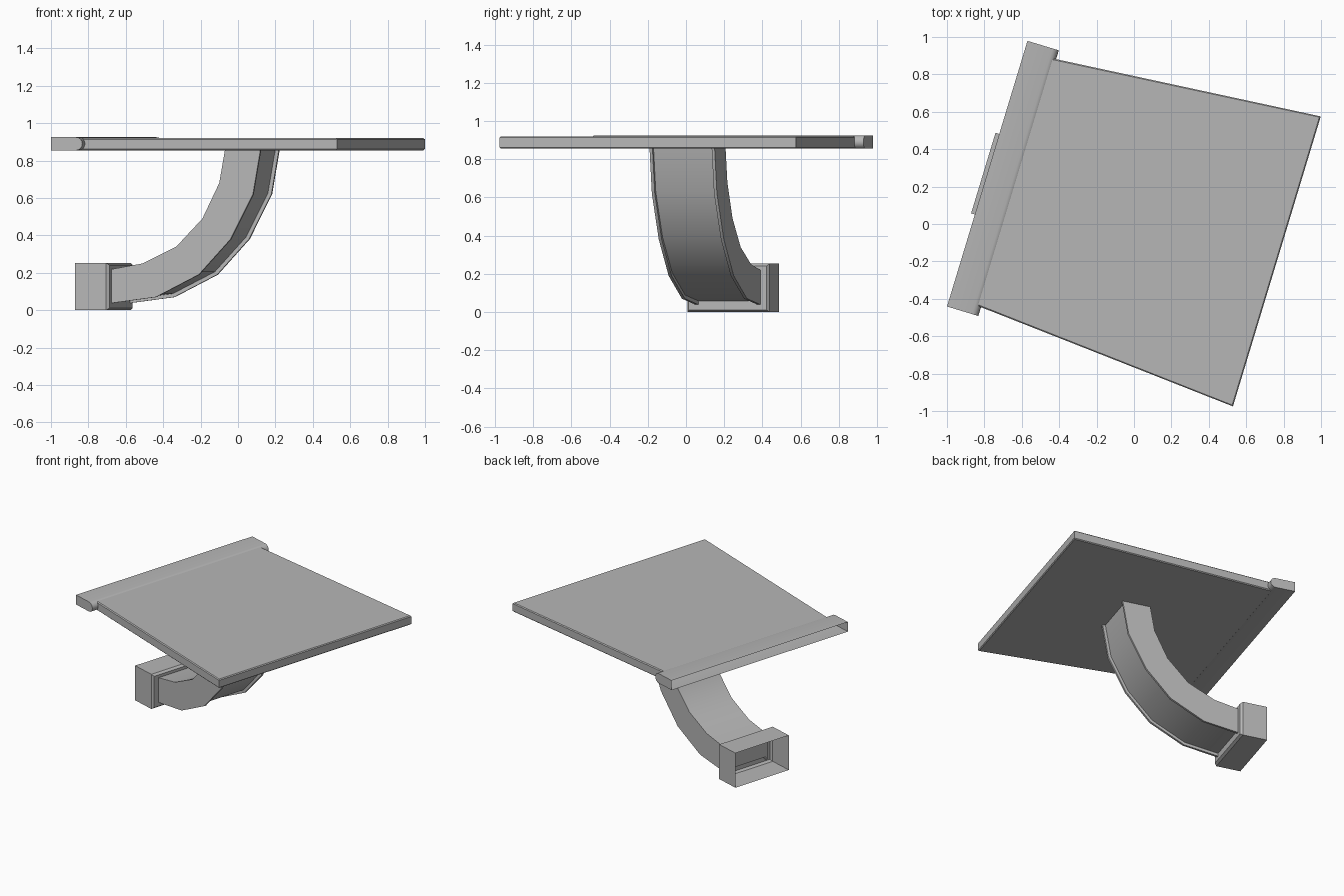
import bpy
import bmesh
import math
from mathutils import Matrix

cube = bpy.data.objects.get("Cube")
if cube:
    bpy.data.objects.remove(cube, do_unlink=True)

# One grey for every part
grey = bpy.data.materials.new("plain grey")
grey.use_nodes = True
COLOUR = (0.47, 0.47, 0.47, 1)
grey.diffuse_color = COLOUR
grey.node_tree.nodes["Principled BSDF"].inputs["Base Color"].default_value = COLOUR

# Parts are made in a straight frame, then all turned about z
TURN = Matrix.Rotation(math.radians(-16.85), 4, "Z")
MID = 0.03  # centre line across the width


def finish(name, bm, smooth=True):
    bmesh.ops.recalc_face_normals(bm, faces=bm.faces)
    bm.transform(TURN)
    mesh = bpy.data.meshes.new(name)
    bm.to_mesh(mesh)
    bm.free()
    mesh.materials.append(grey)
    obj = bpy.data.objects.new(name, mesh)
    bpy.context.collection.objects.link(obj)
    if smooth:
        bpy.ops.object.select_all(action="DESELECT")
        obj.select_set(True)
        bpy.context.view_layer.objects.active = obj
        bpy.ops.object.shade_smooth_by_angle(angle=math.radians(32))
    return obj


def loft(rings, cap_start=True, cap_end=True):
    """Skin a row of closed rings that have equal point counts."""
    bm = bmesh.new()
    rows = [[bm.verts.new(p) for p in ring] for ring in rings]
    for a, b in zip(rows, rows[1:]):
        for i in range(len(a)):
            j = (i + 1) % len(a)
            bm.faces.new((a[i], a[j], b[j], b[i]))
    if cap_start:
        bm.faces.new(rows[0])
    if cap_end:
        bm.faces.new(rows[-1])
    return bm


# Tapered table top with small chamfers
def top_ring(z, inset):
    back, front = -0.689 + inset, 0.789 - inset
    hb, hf = 0.69 - inset, 0.81 - inset
    return [(back, MID - hb, z), (front, MID - hf, z),
            (front, MID + hf, z), (back, MID + hb, z)]


finish("table_top", loft([top_ring(0.855, 0.006), top_ring(0.861, 0),
                          top_ring(0.914, 0), top_ring(0.92, 0.006)]), smooth=False)

# Hinge bar: hollow channel, open at the back, rounded towards the table top
BACK, CENTRE, RADIUS, HALF = -0.829, -0.689, 0.035, 0.742
profile = [(BACK, 0.855)]
for k in range(9):
    a = -math.pi / 2 + math.pi * k / 8
    profile.append((CENTRE + RADIUS * math.cos(a), 0.89 + RADIUS * math.sin(a)))
profile.append((BACK, 0.925))
bar = loft([[(x, MID + s * HALF, z) for x, z in profile] for s in (-1, 1)])
bmesh.ops.delete(bar, geom=[f for f in bar.faces
                            if all(abs(v.co.x - BACK) < 1e-5 for v in f.verts)],
                 context="FACES_ONLY")
finish("hinge_bar", bar)


# Wall socket: box open at the back with a chamfered front
def socket_ring(x, inset):
    y0, y1 = MID - 0.228 + inset, MID + 0.222 - inset
    z0, z1 = inset, 0.253 - inset
    return [(x, y0, z0), (x, y1, z0), (x, y1, z1), (x, y0, z1)]


finish("wall_socket", loft([socket_ring(-0.85, 0), socket_ring(-0.677, 0),
                            socket_ring(-0.661, 0.012)], cap_start=False), smooth=False)

# Curved arm: swept box with a shallow channel along its outer side
inner = [(-0.687, 0.215), (-0.488, 0.25), (-0.30, 0.34),
         (-0.154, 0.49), (-0.06, 0.68), (-0.028, 0.858)]
outer = [(-0.687, 0.035), (-0.415, 0.07), (-0.175, 0.19),
         (0.003, 0.38), (0.128, 0.62), (0.17, 0.858)]
W, RIM, DEPTH = 0.178, 0.016, 0.02
rings = []
for (ix, iz), (ox, oz) in zip(inner, outer):
    t = DEPTH / math.hypot(ix - ox, iz - oz)
    rx, rz = ox + (ix - ox) * t, oz + (iz - oz) * t
    rings.append([(ix, MID - W, iz), (ox, MID - W, oz),
                  (ox, MID - W + RIM, oz), (rx, MID - W + RIM, rz),
                  (rx, MID + W - RIM, rz), (ox, MID + W - RIM, oz),
                  (ox, MID + W, oz), (ix, MID + W, iz)])
finish("curved_arm", loft(rings))
